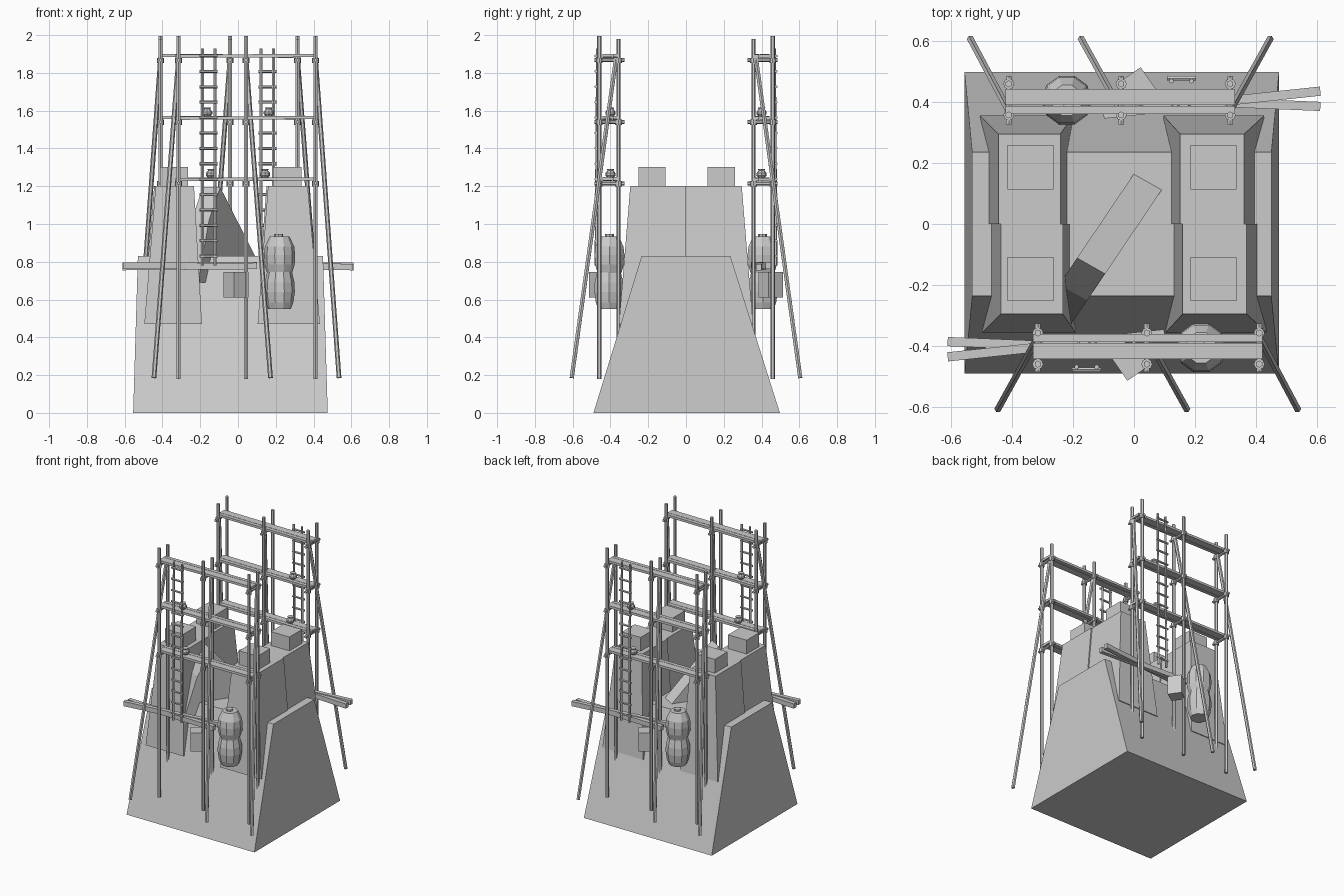
import bpy, bmesh, math
from mathutils import Vector, Matrix

if "Cube" in bpy.data.objects:
    bpy.data.objects.remove(bpy.data.objects["Cube"])


def finish(name, bm):
    bmesh.ops.recalc_face_normals(bm, faces=bm.faces)
    me = bpy.data.meshes.new(name)
    bm.to_mesh(me)
    bm.free()
    ob = bpy.data.objects.new(name, me)
    bpy.context.collection.objects.link(ob)
    return ob


def prism(name, lower, upper):
    """Closed solid between two rings of matching points."""
    bm = bmesh.new()
    a = [bm.verts.new(p) for p in lower]
    b = [bm.verts.new(p) for p in upper]
    n = len(a)
    bm.faces.new(a)
    bm.faces.new(b)
    for i in range(n):
        bm.faces.new((a[i], a[(i + 1) % n], b[(i + 1) % n], b[i]))
    return finish(name, bm)


def rect(x0, x1, y0, y1, z):
    return [(x0, y0, z), (x1, y0, z), (x1, y1, z), (x0, y1, z)]


def box(name, c, size, turn=0):
    bm = bmesh.new()
    m = Matrix.Translation(c) @ Matrix.Rotation(turn, 4, 'Z') @ Matrix.Diagonal((*size, 1))
    bmesh.ops.create_cube(bm, size=1, matrix=m)
    return finish(name, bm)


def pole(bm, p, q, r, sides=6):
    p, q = Vector(p), Vector(q)
    d = q - p
    m = Matrix.Translation((p + q) / 2) @ d.to_track_quat('Z', 'Y').to_matrix().to_4x4()
    bmesh.ops.create_cone(bm, cap_ends=True, segments=sides, radius1=r, radius2=r,
                          depth=d.length, matrix=m)


def plank(name, p, q, w, h):
    p, q = Vector(p), Vector(q)
    d = q - p
    bm = bmesh.new()
    m = (Matrix.Translation((p + q) / 2) @ d.to_track_quat('X', 'Z').to_matrix().to_4x4()
         @ Matrix.Diagonal((d.length, w, h, 1)))
    bmesh.ops.create_cube(bm, size=1, matrix=m)
    return finish(name, bm)


def lathe(name, x, y, profile, sides):
    bm = bmesh.new()
    rings = [[bm.verts.new((x + r * math.cos(2 * math.pi * i / sides),
                            y + r * math.sin(2 * math.pi * i / sides), z))
              for i in range(sides)] for r, z in profile]
    for a, b in zip(rings, rings[1:]):
        for i in range(sides):
            j = (i + 1) % sides
            bm.faces.new((a[i], a[j], b[j], b[i]))
    bm.faces.new(rings[0])
    bm.faces.new(rings[-1])
    return finish(name, bm)


# Sloped stone base
prism("stone_base", rect(-.555, .475, -.49, .497, 0), rect(-.53, .45, -.235, .235, .83))

# Tapered wall halves with merlons on top
for side, (t0, t1, b0, b1) in {"left": (-.44, -.237, -.5, -.195),
                               "right": (.155, .365, .1, .43)}.items():
    for end, s in (("front", -1), ("back", 1)):
        k = -.004 * s
        y = sorted((0.0, s * .355)), sorted((0.0, s * .295))
        prism(f"{side}_{end}_wall", rect(b0 + k, b1 + k, *y[0], .47),
              rect(t0 + k, t1 + k, *y[1], 1.2))
        box(f"{side}_{end}_merlon", ((t0 + t1) / 2, .003 + s * .183, 1.25), (.15, .145, .102))

# Fallen slab leaning between the walls
start, along, across = Vector((.05, .145, 0)), Vector((-.56, -.83, 0)), Vector((.046, -.026, 0))
section = [(0, .7), (0, .82), (.34, 1.195), (.445, 1.02), (.55, .69)]
ring = [start + along * s + Vector((0, 0, z)) for s, z in section]
prism("leaning_slab", [p - across for p in ring], [p + across for p in ring])

# The two scaffolds are half-turn copies of each other
XS = (-.315, .042, .41)
LEVELS = (1.235, 1.56, 1.888)
for side, s in (("front", 1), ("back", -1)):
    def P(x, y, z):
        return (s * x, s * y, z)

    # Upright posts, raking braces, cross pieces and rope ties
    posts, braces, rails, ties = (bmesh.new() for _ in range(4))
    for i, x in enumerate(XS):
        for y, top in ((-.357, 1.98), (-.459, 1.995)):
            pole(posts, P(x, y, .18), P(x, y, top), .0115)
            for z in LEVELS:
                pole(ties, P(x, y, z - .036), P(x, y, z - .008), .018, 8)
        pole(braces, P(x + (-.13, .13, .125)[i], -.605, .185), P(x, -.37, 1.88), .0125)
        for z in LEVELS:
            pole(rails, P(x, -.325, z - .02), P(x, -.485, z - .02), .01)
    finish(side + "_posts", posts)
    finish(side + "_braces", braces)
    finish(side + "_cross_pieces", rails)
    finish(side + "_ties", ties)

    # Walkway boards
    for n, z in enumerate(LEVELS):
        for y, w in ((-.374, .026), (-.416, .052)):
            plank(f"{side}_walkway_{n}", P(-.33, y, z), P(.42, y, z + .004), w, .017)

    # Ladder
    ladder = bmesh.new()
    for x in (-.188, -.122):
        pole(ladder, P(x, -.476, .78), P(x, -.468, 1.93), .008)
    for i in range(14):
        z = .83 + i * .0815
        pole(ladder, P(-.203, -.477, z), P(-.108, -.477, z), .008)
    finish(side + "_ladder", ladder)

    # Loose timbers resting on a crate
    plank(side + "_timber_a", P(-.61, -.385, .772), P(.1, -.415, .778), .03, .034)
    plank(side + "_timber_b", P(-.61, -.435, .778), P(.1, -.36, .783), .03, .034)
    box(side + "_crate", P(-.01, -.448, .678), (.094, .094, .135), math.radians(35))

    # Stacked barrels
    low = [(.06, .55), (.073, .585), (.081, .64), (.079, .69), (.066, .745)]
    high = [(.066, .74), (.08, .785), (.083, .835), (.078, .88), (.052, .935)]
    lathe(side + "_lower_barrel", s * .22, s * -.408, low, 10)
    lathe(side + "_upper_barrel", s * .22, s * -.405, high, 10)
    lathe(side + "_barrel_bung", s * .215, s * -.405, [(.024, .93), (.024, .947)], 8)

    # Small pots on the walkways
    for n, (x, z) in enumerate(((-.143, 1.243), (-.163, 1.568))):
        pot = [(.015, z), (.027, z + .014), (.027, z + .026), (.016, z + .04), (.02, z + .048)]
        lathe(f"{side}_pot_{n}", s * x, s * -.4, pot, 8)
